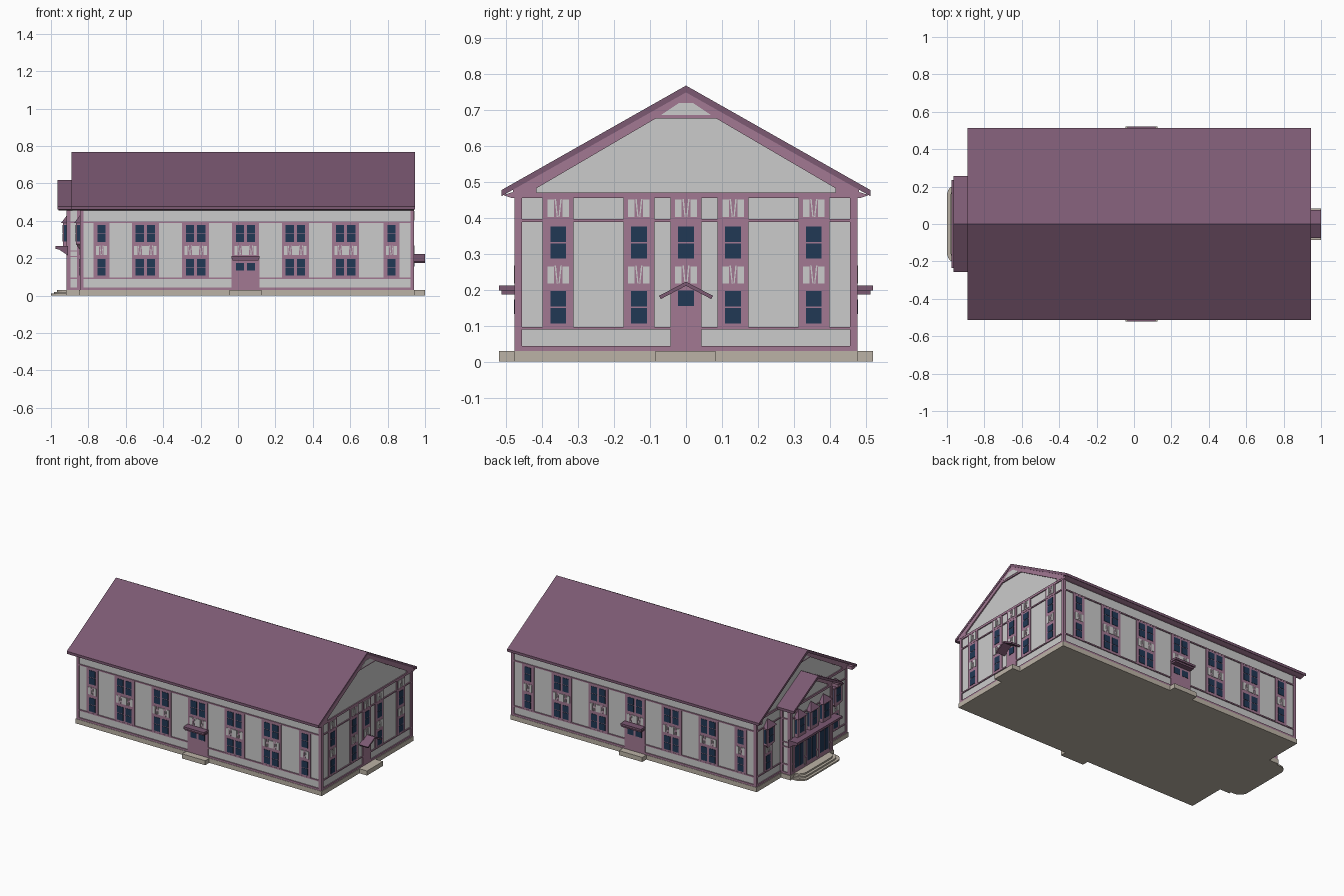
import bpy, bmesh, math
from mathutils import Vector

if "Cube" in bpy.data.objects:
    bpy.data.objects.remove(bpy.data.objects["Cube"])


def material(name, rgb):
    m = bpy.data.materials.new(name)
    m.diffuse_color = (*rgb, 1)
    m.use_nodes = True
    m.node_tree.nodes["Principled BSDF"].inputs["Base Color"].default_value = m.diffuse_color
    return m


ROOF = material("roof_purple", (0.20, 0.10, 0.17))
TRIM = material("trim_pink", (0.36, 0.19, 0.29))
GLASS = material("glass_navy", (0.015, 0.04, 0.09))
STONE = material("stone_beige", (0.50, 0.45, 0.38))
parts = {}

# Local frames: (u along the wall, z up, d outward) -> world
WALLS = {
    "front": lambda u, z, d: (u, -0.47 - d, z),
    "back": lambda u, z, d: (u, 0.47 + d, z),
    "right": lambda u, z, d: (0.935 + d, u, z),
    "left": lambda u, z, d: (-0.84 - d, u, z),
    "porch": lambda u, z, d: (-0.91 - d, u, z),
    "porch_front": lambda u, z, d: (u, -0.215 - d, z),
    "porch_back": lambda u, z, d: (u, 0.215 + d, z),
}
along_x = lambda u, z, d: (d, u, z)
flat = lambda u, v, d: (u, v, d)


def prism(name, mat, f, pts, d0, d1):
    """Extrude a 2D outline between two depths of a local frame."""
    bm = parts.setdefault(name, (bmesh.new(), mat))[0]
    a = [bm.verts.new(f(u, z, d0)) for u, z in pts]
    b = [bm.verts.new(f(u, z, d1)) for u, z in pts]
    bm.faces.new(a)
    bm.faces.new(b[::-1])
    for i in range(len(pts)):
        j = (i + 1) % len(pts)
        bm.faces.new((a[i], b[i], b[j], a[j]))


def rect(name, mat, f, u0, u1, z0, z1, d0, d1):
    prism(name, mat, f, [(u0, z0), (u1, z0), (u1, z1), (u0, z1)], d0, d1)


def pyramid(name, mat, f, u, hw, depth, z, apex):
    """Half pyramid leaning on a wall."""
    bm = parts.setdefault(name, (bmesh.new(), mat))[0]
    v = [bm.verts.new(f(u + a * hw, z, d))
         for a, d in ((-1, 0), (1, 0), (1, depth), (-1, depth))]
    t = bm.verts.new(f(u, apex, 0))
    bm.faces.new(v)
    for i in range(4):
        bm.faces.new((v[i], v[(i + 1) % 4], t))


def mirrored(pts):
    return pts + [(-u, z) for u, z in reversed(pts) if u != 0]


def pane_pair(f, u, z):
    for k in (0, 0.047):
        rect("window_panes", GLASS, f, u - 0.022, u + 0.022, z + k, z + k + 0.043, 0, 0.007)


def ornament(f, u, z):
    # two upright panels with a slanted pair between them
    for s in (-1, 1):
        rect("ornament_panels", None, f, u + s * 0.021 - 0.009, u + s * 0.021 + 0.009,
             z, z + 0.048, 0, 0.008)
        prism("ornament_panels", None, f,
              [(u + s * 0.001, z), (u + s * 0.004, z), (u + s * 0.010, z + 0.05),
               (u + s * 0.006, z + 0.05)], 0, 0.008)


def bay(f, u, cols, top=False, lower=True):
    """Framed window column; cols holds the pane column offsets."""
    hw = 0.043 if len(cols) == 1 else 0.072
    rect("window_frames", TRIM, f, u - hw, u + hw, 0.095, 0.46 if top else 0.392, 0, 0.005)
    for c in cols:
        pane_pair(f, u + c, 0.286)
        if lower:
            pane_pair(f, u + c, 0.106)
        ornament(f, u + c, 0.217)
        if top:
            ornament(f, u + c, 0.402)


def trims(f, u0, u1):
    for z0, z1 in ((0.03, 0.043), (0.089, 0.097), (0.388, 0.396), (0.455, 0.47)):
        rect("wall_bands", TRIM, f, u0, u1, z0, z1, 0, 0.006)
    for a, b in ((u0, u0 + 0.02), (u1 - 0.02, u1)):
        rect("corner_posts", TRIM, f, a, b, 0.03, 0.465, 0, 0.006)


def gable(f, hw, top, inner, cut, cut_z):
    prism("gable_boards", TRIM, f, mirrored(
        [(0, top), (hw, 0.485), (hw, 0.465), (inner, 0.465), (inner, 0.482), (cut, cut_z)]),
        0, 0.008)
    k = cut / 0.085
    prism("gable_crest_panel", None, f, [(-0.07 * k, cut_z + 0.01), (0.07 * k, cut_z + 0.01),
          (0.02 * k, cut_z + 0.01 + 0.033 * k), (-0.02 * k, cut_z + 0.01 + 0.033 * k)], 0, 0.01)


def oriel(f, u, bottom):
    # projecting glazed box with a pointed hood
    rect("oriel_bodies", TRIM, f, u - 0.042, u + 0.042, bottom, 0.39, 0, 0.026)
    pane_pair(lambda a, z, d: f(a, z, d + 0.022), u, 0.288)
    rect("oriel_side_panes", GLASS, f, u - 0.044, u + 0.044, 0.288, 0.378, 0.006, 0.021)
    pyramid("oriel_hoods", ROOF, f, u, 0.05, 0.036, 0.388, 0.435)


def roof(name, hw, eave, apex, x0, x1):
    prism(name, ROOF, along_x, [(-hw, eave), (0, apex), (hw, eave), (hw, eave - 0.017),
          (0, apex - 0.019), (-hw, eave - 0.017)], x0, x1)


# Main hall and entrance wing walls
prism("hall_walls", None, along_x,
      mirrored([(0, 0.745), (0.47, 0.474), (0.47, 0.03)]), -0.84, 0.935)
prism("entrance_wing_walls", None, along_x,
      mirrored([(0, 0.595), (0.215, 0.474), (0.215, 0.03)]), -0.91, -0.80)

# Roofs and boxed eaves
roof("main_roof", 0.512, 0.477, 0.767, -0.89, 0.945)
roof("entrance_roof", 0.256, 0.477, 0.617, -0.965, -0.80)
for s in (-1, 1):
    prism("main_eaves", TRIM, along_x,
          [(s * 0.465, 0.455), (s * 0.485, 0.455), (s * 0.508, 0.463), (s * 0.465, 0.476)],
          -0.885, 0.942)
    prism("entrance_eaves", TRIM, along_x,
          [(s * 0.21, 0.455), (s * 0.23, 0.455), (s * 0.252, 0.463), (s * 0.21, 0.476)],
          -0.96, -0.84)

# Bands, posts and gable boards
for side in ("front", "back"):
    trims(WALLS[side], -0.845, 0.941)
    trims(WALLS["porch_" + side], -0.915, -0.84)
    for z in (0.205, 0.235):
        rect("wall_bands", TRIM, WALLS["porch_" + side], -0.915, -0.84, z, z + 0.007, 0, 0.006)
for side, hw in (("right", 0.476), ("left", 0.476), ("porch", 0.221)):
    trims(WALLS[side], -hw, hw)
gable(WALLS["right"], 0.48, 0.748, 0.415, 0.085, 0.675)
gable(WALLS["left"], 0.48, 0.748, 0.415, 0.085, 0.675)
gable(WALLS["porch"], 0.22, 0.598, 0.17, 0.04, 0.553)

# Long sides: window bays, door, canopy and step
for side in ("front", "back"):
    f = WALLS[side]
    for u in (-0.73, 0.82):
        bay(f, u, [0])
    for u in (-0.495, -0.227, 0.307, 0.575):
        bay(f, u, [-0.03, 0.03])
    bay(f, 0.04, [-0.03, 0.03], lower=False)
    rect("side_doors", TRIM, f, -0.035, 0.115, 0.03, 0.2, 0, 0.006)
    for u in (0.01, 0.07):
        rect("door_panes", GLASS, f, u - 0.022, u + 0.022, 0.133, 0.173, 0, 0.008)
    rect("side_canopies", ROOF, f, -0.035, 0.115, 0.198, 0.212, 0, 0.05)
    rect("side_canopies", ROOF, f, -0.03, 0.11, 0.187, 0.198, 0, 0.042)
    rect("side_steps", STONE, f, -0.045, 0.125, 0, 0.03, 0, 0.05)

# Right end: five bays with a gabled door canopy
f = WALLS["right"]
for u in (-0.355, -0.131, 0.131, 0.355):
    bay(f, u, [0], top=True)
bay(f, 0, [0], top=True, lower=False)
rect("end_door", TRIM, f, -0.043, 0.043, 0.03, 0.215, 0, 0.006)
rect("door_panes", GLASS, f, -0.022, 0.022, 0.155, 0.198, 0, 0.008)
prism("end_canopy", ROOF, f, [(-0.075, 0.183), (0, 0.222), (0.075, 0.183), (0.07, 0.174),
      (0, 0.211), (-0.07, 0.174)], 0, 0.065)
rect("end_step", STONE, f, -0.085, 0.082, 0, 0.03, 0, 0.065)

# Left end: flanking bays with oriels
f = WALLS["left"]
for u in (-0.35, 0.35):
    bay(f, u, [0], top=False)
    oriel(f, u, 0.275)
    pyramid("oriel_brackets", TRIM, f, u, 0.042, 0.026, 0.275, 0.235)

# Entrance front: balcony slab, oriels, doors
f = WALLS["porch"]
prism("balcony_slab", ROOF, lambda d, z, u: f(u, z, d),
      [(0, 0.215), (0.045, 0.245), (0.067, 0.25), (0.067, 0.265), (0, 0.265)], -0.235, 0.235)
for u in (-0.13, 0, 0.13):
    oriel(f, u, 0.262)
    rect("entrance_doors", TRIM, f, u - 0.056, u + 0.056, 0.03, 0.225, 0, 0.006)
    for s in (-1, 1):
        c = u + s * 0.025
        rect("entrance_door_panes", GLASS, f, c - 0.019, c + 0.019, 0.06, 0.2, 0, 0.008)

# Plinths and rounded entrance steps
rect("plinth", STONE, flat, -0.85, 0.945, -0.478, 0.478, 0, 0.03)
rect("plinth", STONE, flat, -0.92, -0.84, -0.225, 0.225, 0, 0.03)
for i in range(3):
    x, hw, r = -1 + i * 0.016, 0.21 - i * 0.014, 0.055
    arc = [(x + r - r * math.cos(t), hw - r + r * math.sin(t))
           for t in (k * math.pi / 12 for k in range(7))]
    outline = arc + [(-0.9, hw), (-0.9, -hw)] + [(a, -b) for a, b in reversed(arc)]
    prism("entrance_steps", STONE, flat, outline, 0, 0.01 * (i + 1))

# Turn the collected geometry into objects
for name, (bm, mat) in parts.items():
    bmesh.ops.recalc_face_normals(bm, faces=bm.faces)
    mesh = bpy.data.meshes.new(name)
    bm.to_mesh(mesh)
    bm.free()
    if mat:
        mesh.materials.append(mat)
    bpy.context.collection.objects.link(bpy.data.objects.new(name, mesh))
